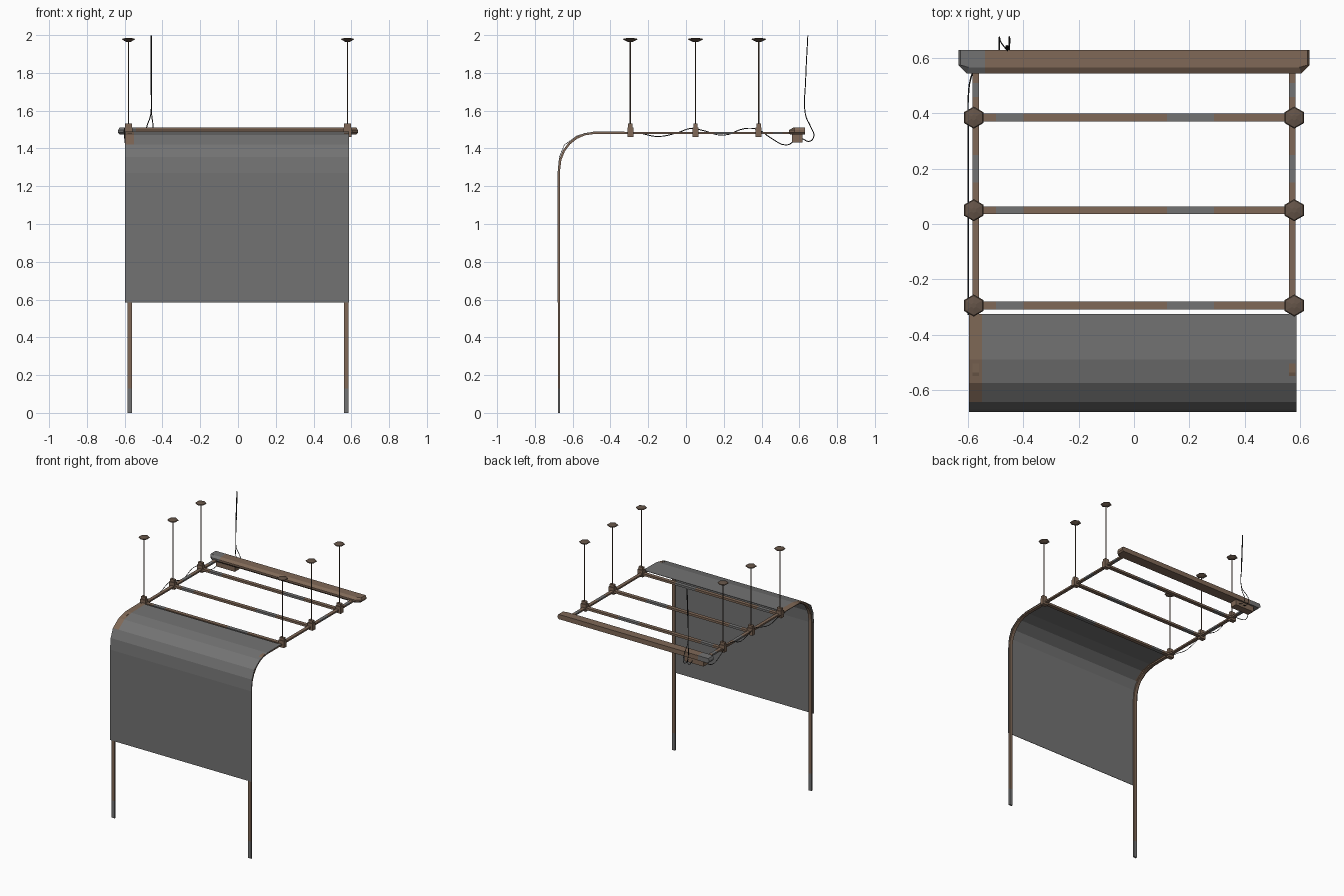
import bpy, bmesh, math
from mathutils import Vector

if "Cube" in bpy.data.objects:
    bpy.data.objects.remove(bpy.data.objects["Cube"])


def material(name, rgb):
    m = bpy.data.materials.new(name)
    m.diffuse_color = (*rgb, 1)
    m.use_nodes = True
    m.node_tree.nodes["Principled BSDF"].inputs["Base Color"].default_value = m.diffuse_color
    return m


BROWN = material("rust_brown", (0.215, 0.14, 0.095))
GREY = material("steel_grey", (0.17, 0.17, 0.17))
DARK = material("dark_bronze", (0.13, 0.09, 0.065))
BLACK = material("cable_black", (0.02, 0.02, 0.02))


def finish(name, bm, mats, rule=None, cuts=()):
    """Optionally slice along x, colour faces by rule, and make the object."""
    for x in cuts:
        bmesh.ops.bisect_plane(bm, geom=bm.verts[:] + bm.edges[:] + bm.faces[:],
                               plane_co=(x, 0, 0), plane_no=(1, 0, 0))
    bmesh.ops.recalc_face_normals(bm, faces=bm.faces[:])
    if rule:
        for f in bm.faces:
            f.material_index = rule(f.calc_center_median())
    me = bpy.data.meshes.new(name)
    bm.to_mesh(me)
    bm.free()
    for m in mats:
        me.materials.append(m)
    ob = bpy.data.objects.new(name, me)
    bpy.context.collection.objects.link(ob)
    return ob


def loft(bm, rings):
    """Closed solid through rings of equal vertex count."""
    vs = [[bm.verts.new(p) for p in r] for r in rings]
    n = len(vs[0])
    for a, b in zip(vs, vs[1:]):
        for i in range(n):
            bm.faces.new((a[i], a[(i + 1) % n], b[(i + 1) % n], b[i]))
    bm.faces.new(vs[0][::-1])
    bm.faces.new(vs[-1])


def ribbon(bm, path, x0, x1, t):
    """Sheet following a (y, z) path, thickened by t to its inner side."""
    pts = [Vector(p) for p in path]
    rings = []
    for i, p in enumerate(pts):
        d = (pts[min(i + 1, len(pts) - 1)] - pts[max(i - 1, 0)]).normalized()
        q = p + Vector((d.y, -d.x)) * t
        rings.append([(x0, *p), (x1, *p), (x1, *q), (x0, *q)])
    loft(bm, rings)


def box(bm, x, y, z):
    loft(bm, [[(x[0], y[0], h), (x[1], y[0], h), (x[1], y[1], h), (x[0], y[1], h)] for h in z])


def disc_stack(bm, x, y, levels, n):
    loft(bm, [[(x + r * math.sin(math.tau * i / n), y + r * math.cos(math.tau * i / n), z)
               for i in range(n)] for r, z in levels])


def cable(name, pts, r):
    cu = bpy.data.curves.new(name, 'CURVE')
    cu.dimensions = '3D'
    cu.bevel_depth, cu.bevel_resolution, cu.resolution_u = r, 0, 4
    s = cu.splines.new('BEZIER')
    s.bezier_points.add(len(pts) - 1)
    for b, p in zip(s.bezier_points, pts):
        b.co = p
        b.handle_left_type = b.handle_right_type = 'AUTO'
    cu.materials.append(BLACK)
    bpy.context.collection.objects.link(bpy.data.objects.new(name, cu))


# side rails: leg, bend, horizontal run
def bend(off):
    R = 0.19
    return [(-0.68 + off + R * (1 - math.cos(a)), 1.29 + (R + 0.01 - off) * math.sin(a))
            for a in [math.pi / 2 * i / 6 for i in range(7)]]


rail_path = [(-0.678, 0), (-0.678, 0.13)] + bend(0.002) + \
            [(0.15, 1.488), (0.25, 1.488), (0.46, 1.488), (0.51, 1.488), (0.6, 1.488)]


def rail_rule(c):
    low = c.z < 0.13
    return int(low or 0.15 < c.y < 0.25 or 0.46 < c.y < 0.51)


for side, s in (("left", -1), ("right", 1)):
    bm = bmesh.new()
    ribbon(bm, rail_path, s * 0.5725 - 0.0125, s * 0.5725 + 0.0125, 0.012)
    finish(side + "_rail", bm, [BROWN, GREY], rail_rule)

# draped front panel
panel_path = [(-0.68, 0.585), (-0.68, 1.27), (-0.672, 1.355), (-0.645, 1.42),
              (-0.575, 1.47), (-0.49, 1.489), (-0.325, 1.491)]
bm = bmesh.new()
ribbon(bm, panel_path, -0.597, 0.588, 0.003)
finish("front_panel", bm, [GREY, BROWN], lambda c: int(c.x < -0.55 and c.z > 1.4), (-0.55,))

# cross bars with hangers at both ends
for k, y in enumerate((-0.295, 0.05, 0.385)):
    bm = bmesh.new()
    box(bm, (-0.57, 0.57), (y - 0.014, y + 0.014), (1.473, 1.489))
    finish(f"cross_bar_{k}", bm, [BROWN, GREY],
           lambda c: int(-0.5 < c.x < -0.4 or 0.12 < c.x < 0.29), (-0.5, -0.4, 0.12, 0.29))
    for side, s in (("left", -1), ("right", 1)):
        x = s * 0.58
        # clamp around the rail
        bm = bmesh.new()
        box(bm, (x - 0.022, x + 0.022), (y - 0.016, y + 0.016), (1.46, 1.512))
        box(bm, (x - 0.018, x + 0.018), (y - 0.011, y + 0.011), (1.512, 1.531))
        finish(f"{side}_clamp_{k}", bm, [BROWN])
        # hanging rod
        bm = bmesh.new()
        disc_stack(bm, x, y, [(0.003, 1.53), (0.003, 1.972)], 6)
        finish(f"{side}_rod_{k}", bm, [DARK])
        # ceiling cup
        bm = bmesh.new()
        disc_stack(bm, x, y, [(0.012, 1.963), (0.04, 1.977), (0.036, 1.981), (0.01, 1.986)], 6)
        finish(f"{side}_ceiling_cup_{k}", bm, [DARK])

# rear header with chamfered front corners and sloping front lip
bm = bmesh.new()


def plan(z, front, w):
    return [(-w, 0.63, z), (-w, 0.575, z), (-w + 0.03, front, z),
            (w - 0.03, front, z), (w, 0.575, z), (w, 0.63, z)]


loft(bm, [plan(1.474, 0.552, 0.625), plan(1.484, 0.545, 0.635), plan(1.497, 0.545, 0.635),
          plan(1.510, 0.567, 0.628)])
finish("rear_header", bm, [BROWN, GREY], lambda c: int(c.x < -0.54), (-0.54,))

# power box below the header
bm = bmesh.new()
box(bm, (-0.58, -0.42), (0.562, 0.618), (1.432, 1.476))
finish("power_box", bm, [BROWN])

# sagging cable along the left rail
cable("rail_cable", [(-0.6, -0.33, 1.486), (-0.6, -0.25, 1.482), (-0.6, -0.15, 1.463),
                     (-0.6, -0.04, 1.485), (-0.6, 0.02, 1.505), (-0.6, 0.07, 1.500),
                     (-0.6, 0.2, 1.470), (-0.6, 0.31, 1.505), (-0.6, 0.38, 1.500),
                     (-0.6, 0.45, 1.455), (-0.59, 0.53, 1.418), (-0.57, 0.575, 1.44)], 0.0025)

# supply cables looping up to the ceiling
for k, (xa, xb) in enumerate(((-0.487, -0.462), (-0.452, -0.457))):
    cable(f"supply_cable_{k}", [(xa, 0.615, 1.452), (xa, 0.655, 1.438), (xa, 0.677, 1.465),
                                (xa + 0.003, 0.662, 1.51), (xb, 0.632, 1.58),
                                (xb, 0.633, 1.75), (xb, 0.645, 1.999)], 0.0025)
